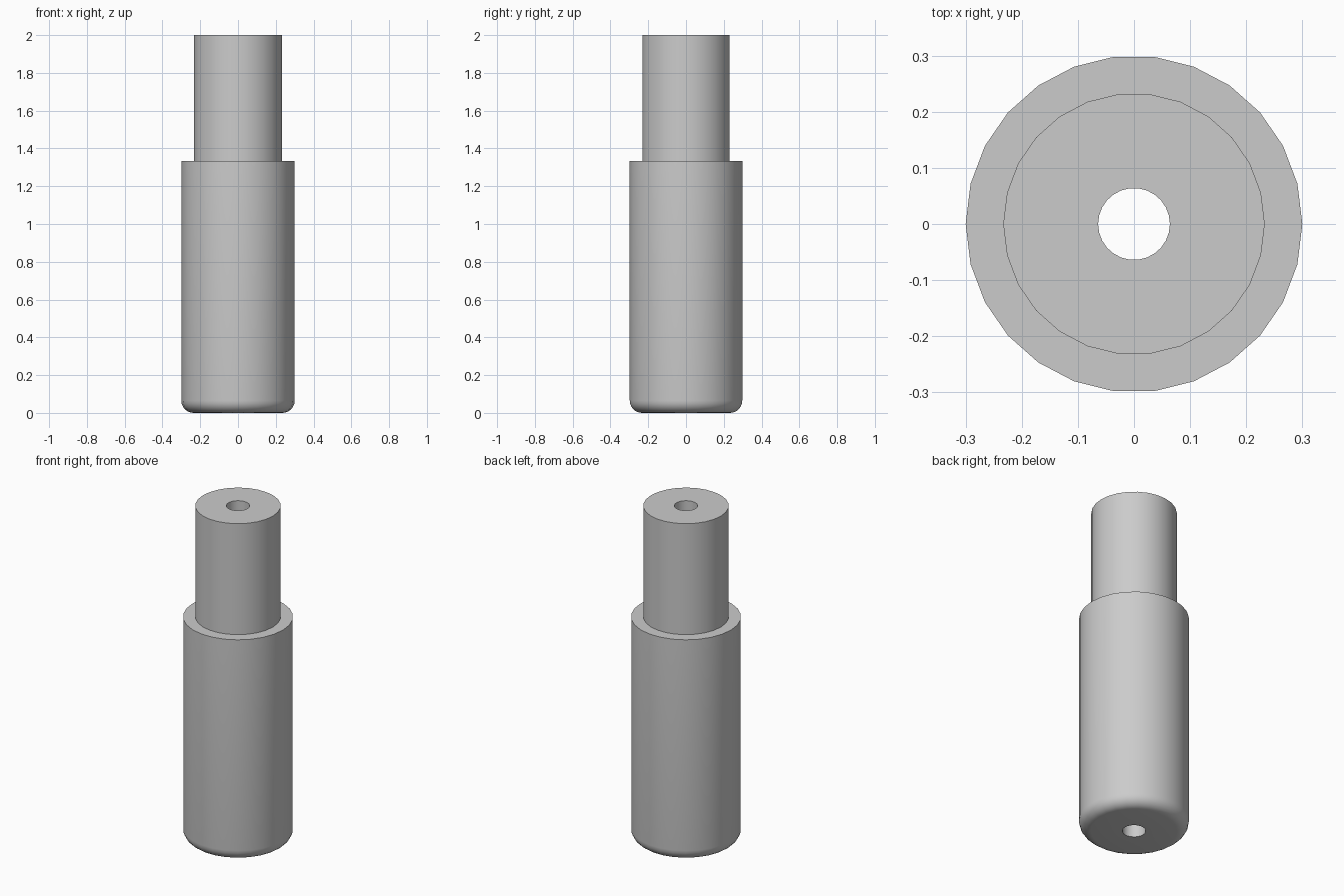
import bpy, bmesh
from math import sin, cos, pi, radians

cube = bpy.data.objects.get("Cube")
if cube:
    bpy.data.objects.remove(cube, do_unlink=True)

SIDES = 26
BODY_R, NECK_R, BORE_R = 0.3, 0.233, 0.064
SHOULDER_Z, TOP_Z = 1.333, 2.0
FILLET, FILLET_STEPS = 0.065, 6

grey = bpy.data.materials.new("plain grey")
colour = (0.6, 0.6, 0.6, 1)
grey.use_nodes = True
grey.diffuse_color = colour
grey.node_tree.nodes["Principled BSDF"].inputs["Base Color"].default_value = colour


def lathe(name, profile):
    """Turn a closed (radius, height) profile around the z axis."""
    bm = bmesh.new()
    rings = []
    for r, z in profile:
        rings.append([bm.verts.new((r * cos(2 * pi * i / SIDES), r * sin(2 * pi * i / SIDES), z))
                      for i in range(SIDES)])
    for a, b in zip(rings, rings[1:] + rings[:1]):
        for i in range(SIDES):
            j = (i + 1) % SIDES
            bm.faces.new((a[i], a[j], b[j], b[i]))
    bmesh.ops.recalc_face_normals(bm, faces=bm.faces)
    mesh = bpy.data.meshes.new(name)
    bm.to_mesh(mesh)
    bm.free()
    mesh.materials.append(grey)
    obj = bpy.data.objects.new(name, mesh)
    bpy.context.collection.objects.link(obj)
    return obj


# Rounded bottom edge of the body
fillet = []
for k in range(FILLET_STEPS + 1):
    t = pi / 2 * k / FILLET_STEPS
    fillet.append((BODY_R - FILLET + FILLET * sin(t), FILLET - FILLET * cos(t)))

# Stepped shaft with a bore running right through
shaft = lathe("stepped_shaft", [(BORE_R, 0), *fillet,
                                (BODY_R, SHOULDER_Z), (NECK_R, SHOULDER_Z),
                                (NECK_R, TOP_Z), (BORE_R, TOP_Z)])

bpy.ops.object.select_all(action='DESELECT')
shaft.select_set(True)
bpy.context.view_layer.objects.active = shaft
bpy.ops.object.shade_smooth_by_angle(angle=radians(30))
